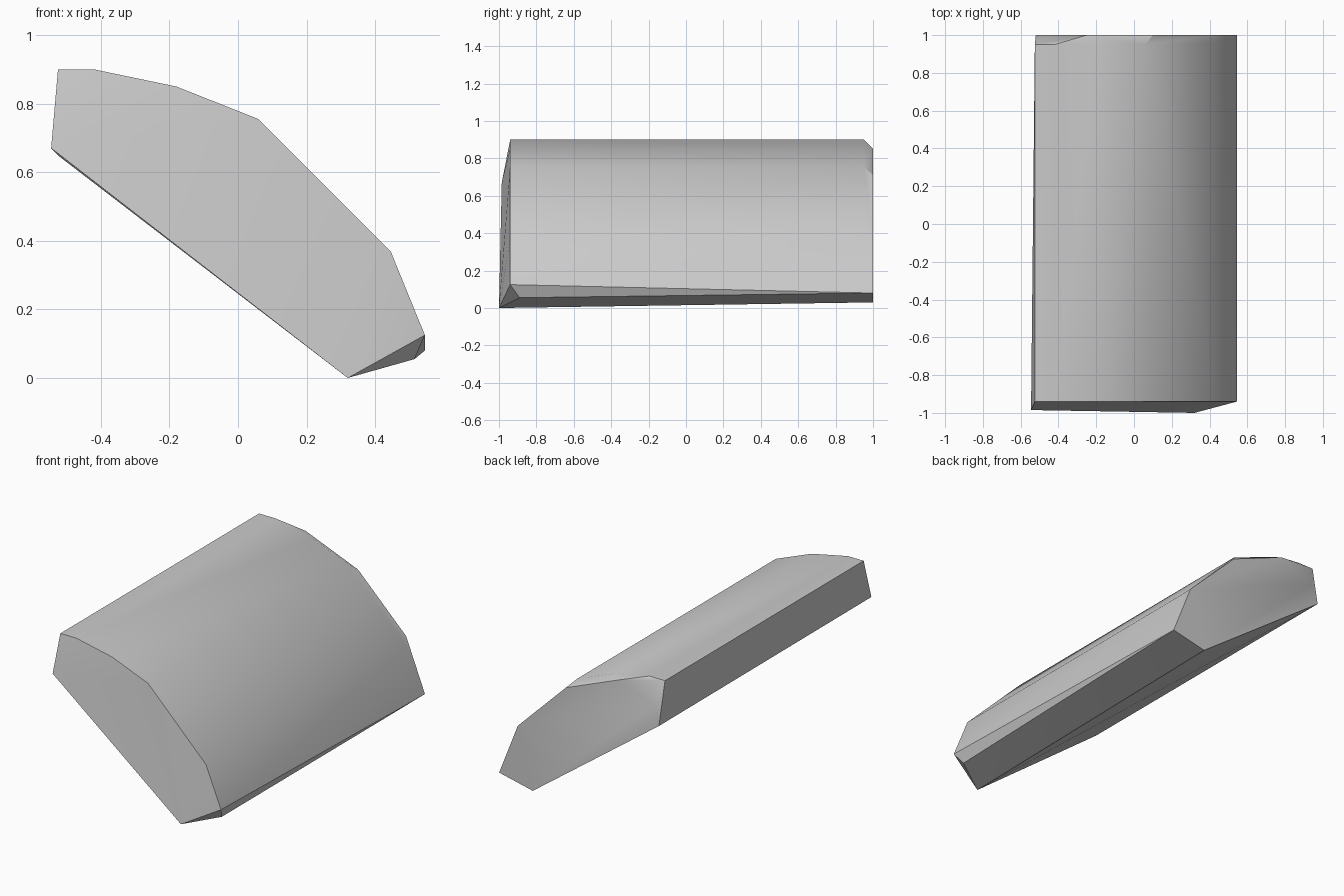
import bpy
import bmesh
from math import radians

default = bpy.data.objects.get("Cube")
if default:
    bpy.data.objects.remove(default, do_unlink=True)

# Single grey stone colour
stone = bpy.data.materials.new("stone_grey")
stone.use_nodes = True
grey = (0.6, 0.6, 0.6, 1)
stone.diffuse_color = grey
stone.node_tree.nodes["Principled BSDF"].inputs["Base Color"].default_value = grey

FRONT_Y, BACK_Y = -0.94, 0.95

# Arched crest, repeated at both ends of the block
crest = [(-0.525, 0.90), (-0.42, 0.90), (-0.18, 0.85), (0.06, 0.755)]
points = [(x, y, z) for x, z in crest for y in (FRONT_Y, BACK_Y)]

# Lower part of the front end, bulging out towards its base
points += [(0.445, FRONT_Y, 0.37), (0.545, FRONT_Y, 0.125),
           (0.515, -0.89, 0.055), (0.32, -1, 0), (-0.545, -0.985, 0.67)]

# Back end: a smaller flat face with chipped upper corners
back_face = [(-0.52, 0.645), (-0.48, 0.76), (-0.25, 0.85), (0.10, 0.71),
             (0.42, 0.395), (0.545, 0.08), (0.32, 0.03)]
points += [(x, 1, z) for x, z in back_face]
points.append((0.445, 0.96, 0.37))

# Wrap the end outlines into one faceted solid
bm = bmesh.new()
for p in points:
    bm.verts.new(p)
hull = bmesh.ops.convex_hull(bm, input=bm.verts)
loose = {g for g in hull["geom_interior"] + hull["geom_unused"]
         if isinstance(g, bmesh.types.BMVert) and g.is_valid}
bmesh.ops.delete(bm, geom=list(loose), context="VERTS")
bmesh.ops.dissolve_limit(bm, angle_limit=radians(0.5),
                         verts=bm.verts, edges=bm.edges)
bmesh.ops.recalc_face_normals(bm, faces=bm.faces)

mesh = bpy.data.meshes.new("arched_stone_block")
bm.to_mesh(mesh)
bm.free()
mesh.materials.append(stone)
block = bpy.data.objects.new("arched_stone_block", mesh)
bpy.context.collection.objects.link(block)

# Soft crest, crisp ends
bpy.ops.object.select_all(action="DESELECT")
block.select_set(True)
bpy.context.view_layer.objects.active = block
bpy.ops.object.shade_smooth_by_angle(angle=radians(30))
